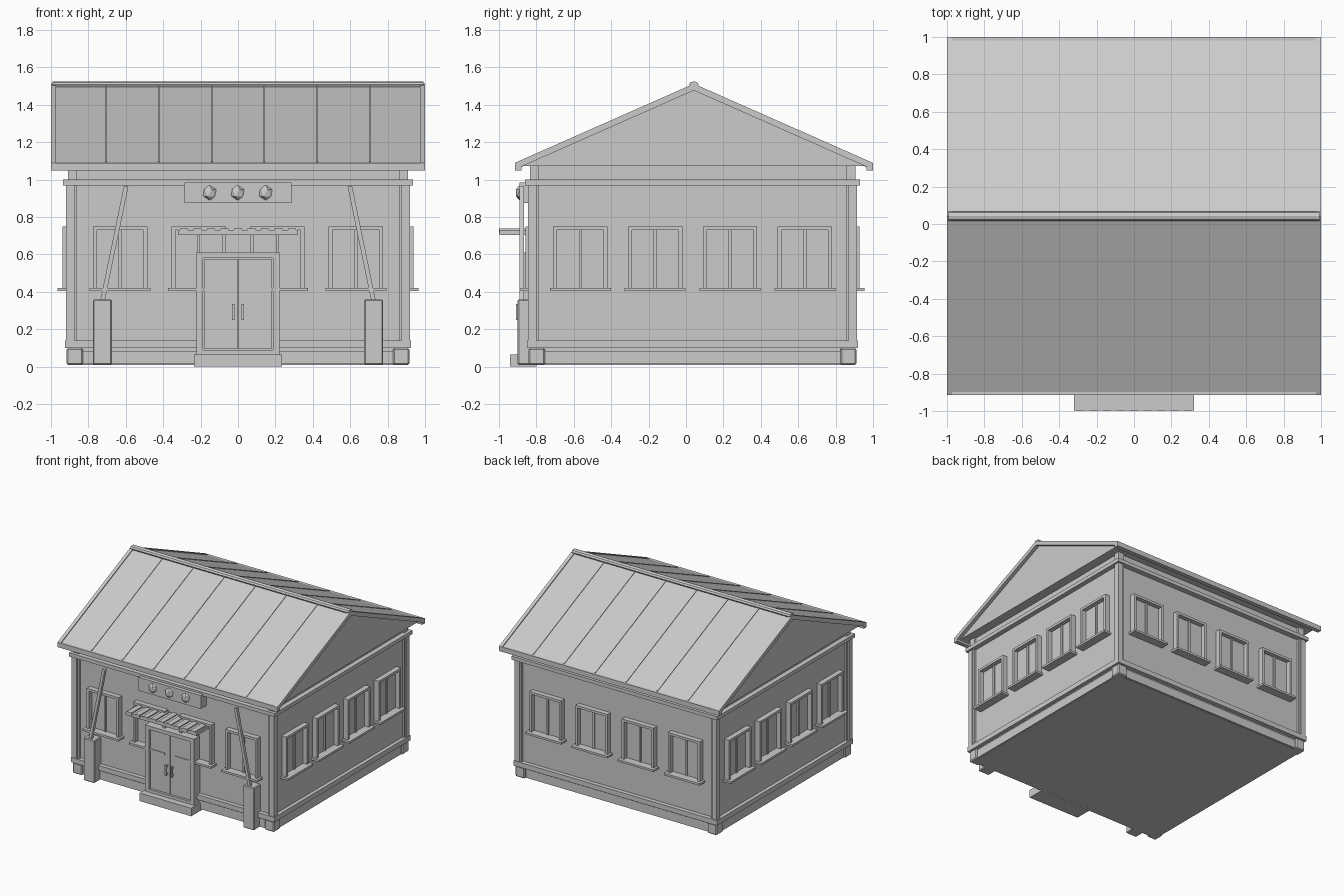
import bpy, bmesh, math
from mathutils import Matrix, Vector

cube = bpy.data.objects.get("Cube")
if cube:
    bpy.data.objects.remove(cube, do_unlink=True)

grey = bpy.data.materials.new("plain grey")
grey.use_nodes = True
grey.diffuse_color = (0.6, 0.6, 0.6, 1)
grey.node_tree.nodes["Principled BSDF"].inputs["Base Color"].default_value = (0.6, 0.6, 0.6, 1)

CY = 0.035            # centre of the house in depth
WX, WY = 0.895, 0.85  # wall half sizes


def finish(name, bm):
    bmesh.ops.recalc_face_normals(bm, faces=bm.faces)
    mesh = bpy.data.meshes.new(name)
    bm.to_mesh(mesh)
    bm.free()
    mesh.materials.append(grey)
    obj = bpy.data.objects.new(name, mesh)
    bpy.context.collection.objects.link(obj)
    return obj


def add_box(bm, x0, x1, y0, y1, z0, z1, turn=Matrix()):
    centre = Vector((x0 + x1, y0 + y1, z0 + z1)) / 2
    size = Matrix.Diagonal((abs(x1 - x0), abs(y1 - y0), abs(z1 - z0), 1))
    bmesh.ops.create_cube(bm, size=1, matrix=turn @ Matrix.Translation(centre) @ size)


def boxes(name, *parts, turn=Matrix(), bevel=0):
    bm = bmesh.new()
    for part in parts:
        add_box(bm, *part, turn=turn)
    if bevel:
        bmesh.ops.bevel(bm, geom=bm.edges[:], offset=bevel, segments=1, affect='EDGES')
    return finish(name, bm)


def extrude_x(name, points, x0, x1):
    bm = bmesh.new()
    face = bm.faces.new([bm.verts.new((x0, y, z)) for y, z in points])
    new = bmesh.ops.extrude_face_region(bm, geom=[face])["geom"]
    bmesh.ops.translate(bm, vec=(x1 - x0, 0, 0),
                        verts=[v for v in new if isinstance(v, bmesh.types.BMVert)])
    return finish(name, bm)


def ring(name, hx, hy, z0, z1):
    boxes(name, (-hx, hx, CY - hy, CY + hy, z0, z1))


# Foundation, walls and horizontal bands
ring("foundation", 0.895, 0.85, 0.01, 0.1)
ring("foundation_lip", 0.905, 0.86, 0.015, 0.085)
ring("walls", WX, WY, 0.1, 1.08)
ring("lower_band", 0.925, 0.885, 0.1, 0.14)
ring("upper_band", 0.935, 0.895, 0.97, 1.0)

# Corner posts and their footing blocks
for sx in (-1, 1):
    for sy in (-1, 1):
        x, y = sx * 0.91, CY + sy * 0.87
        boxes("corner_post", (x, x - sx * 0.05, y, y - sy * 0.05, 0.1, 1.08))
        boxes("corner_board", (x + sx * 0.01, x - sx * 0.035, y + sy * 0.01,
                               y - sy * 0.035, 0.14, 0.97))
        boxes("corner_footing", (x + sx * 0.006, x - sx * 0.08, y + sy * 0.006,
                                 y - sy * 0.08, 0.01, 0.1), bevel=0.008)


# Windows: a local frame with u along the wall and -y pointing outwards
def window(u, wall, turn):
    out = -wall - 0.042
    back = -wall + 0.01
    a, b, t = u - 0.145, u + 0.145, 0.02
    boxes("window_frame",
          (a, a + t, out, back, 0.42, 0.75), (b - t, b, out, back, 0.42, 0.75),
          (a, b, out, back, 0.73, 0.75),
          (u - 0.008, u + 0.008, -wall - 0.016, back, 0.42, 0.73), turn=turn)
    boxes("window_pane",
          (a + t, u - 0.008, -wall - 0.005, back, 0.42, 0.73),
          (u + 0.008, b - t, -wall - 0.005, back, 0.42, 0.73), turn=turn)
    boxes("window_sill", (a - 0.018, b + 0.018, -wall - 0.07, back, 0.405, 0.422), turn=turn)


for quarter in range(4):
    sideways = quarter % 2
    turn = Matrix.Translation((0, CY, 0)) @ Matrix.Rotation(quarter * math.pi / 2, 4, 'Z')
    for i in (-1.5, -0.5, 0.5, 1.5):
        step = 0.4 if sideways else 0.42
        window(i * step, WX if sideways else WY, turn)

# Roof: solid gable block, sloping panels, raised verge boards and seams
RY, RZ, EZ, HALF = 0.042, 1.513, 1.09, 0.957


def slope_band(name, drop, thick, x0, x1, half=HALF):
    top = RZ - drop
    edge = top - (RZ - EZ) * half / HALF
    extrude_x(name, [(RY - half, edge), (RY, top), (RY + half, edge),
                     (RY + half, edge - thick), (RY, top - thick),
                     (RY - half, edge - thick)], x0, x1)


extrude_x("gable_block", [(RY - 0.94, 1.072), (RY, 1.485), (RY + 0.94, 1.072)], -0.972, 0.972)
slope_band("roof_panels", 0.008, 0.03, -0.975, 0.975, HALF - 0.01)
for s in (-1, 1):
    slope_band("verge_board", 0, 0.036, s * 0.972, s * 1.0)
    y = RY + s * HALF
    boxes("eave_board", (-1, 1, y, y - s * 0.035, 1.05, 1.09))
for i in range(6):
    x = (i - 2.5) * 0.282
    slope_band("roof_seam", 0.003, 0.015, x - 0.004, x + 0.004, HALF - 0.02)
cap = [(RY + 0.026 * math.cos(math.radians(a)), 1.508 + 0.018 * math.sin(math.radians(a)))
       for a in range(0, 360, 45)]
extrude_x("ridge_cap", cap, -0.992, 0.992)

# Entrance: step, frame, double door and handles
boxes("door_step", (-0.235, 0.235, -0.942, -0.8, 0, 0.066))
boxes("door_frame", (-0.223, -0.186, -0.89, -0.8, 0.066, 0.61),
      (0.186, 0.223, -0.89, -0.8, 0.066, 0.61),
      (-0.186, 0.186, -0.89, -0.8, 0.58, 0.61),
      (-0.186, 0.186, -0.89, -0.8, 0.066, 0.09))
for s in (-1, 1):
    boxes("door_leaf", (s * 0.004, s * 0.18, -0.88, -0.8, 0.095, 0.576))
    boxes("door_handle", (s * 0.02, s * 0.032, -0.908, -0.897, 0.25, 0.335),
          (s * 0.02, s * 0.032, -0.9, -0.875, 0.255, 0.267),
          (s * 0.02, s * 0.032, -0.9, -0.875, 0.318, 0.33))
boxes("door_backing", (-0.186, 0.186, -0.87, -0.8, 0.09, 0.58))

# Canopy with raised slats
boxes("canopy", (-0.322, 0.322, -0.998, -0.81, 0.705, 0.73))
for i in range(9):
    x = (i - 4) * 0.072
    boxes("canopy_slat", (x - 0.022, x + 0.022, -1.0, -0.81, 0.715, 0.738))

# Sign board with three round faceted lamps
boxes("sign_board", (-0.285, 0.285, -0.89, -0.8, 0.875, 0.985))
for i in (-1, 0, 1):
    bm = bmesh.new()
    bmesh.ops.create_icosphere(bm, subdivisions=1, radius=0.042,
                               matrix=Matrix.Translation((i * 0.15 - 0.002, -0.888, 0.93))
                               @ Matrix.Diagonal((0.95, 0.6, 1, 1)))
    finish("sign_lamp", bm)

# Front pedestals and leaning poles
for s in (-1, 1):
    boxes("pedestal", (s * 0.675, s * 0.775, -0.9, -0.8, 0.01, 0.36), bevel=0.006)
    foot, head = Vector((s * 0.725, -0.878, 0.35)), Vector((s * 0.598, -0.878, 0.965))
    run = head - foot
    tilt = Matrix.Translation((foot + head) / 2) @ run.to_track_quat('Z', 'Y').to_matrix().to_4x4()
    boxes("leaning_pole", (-0.012, 0.012, -0.012, 0.012, -run.length / 2, run.length / 2), turn=tilt)
